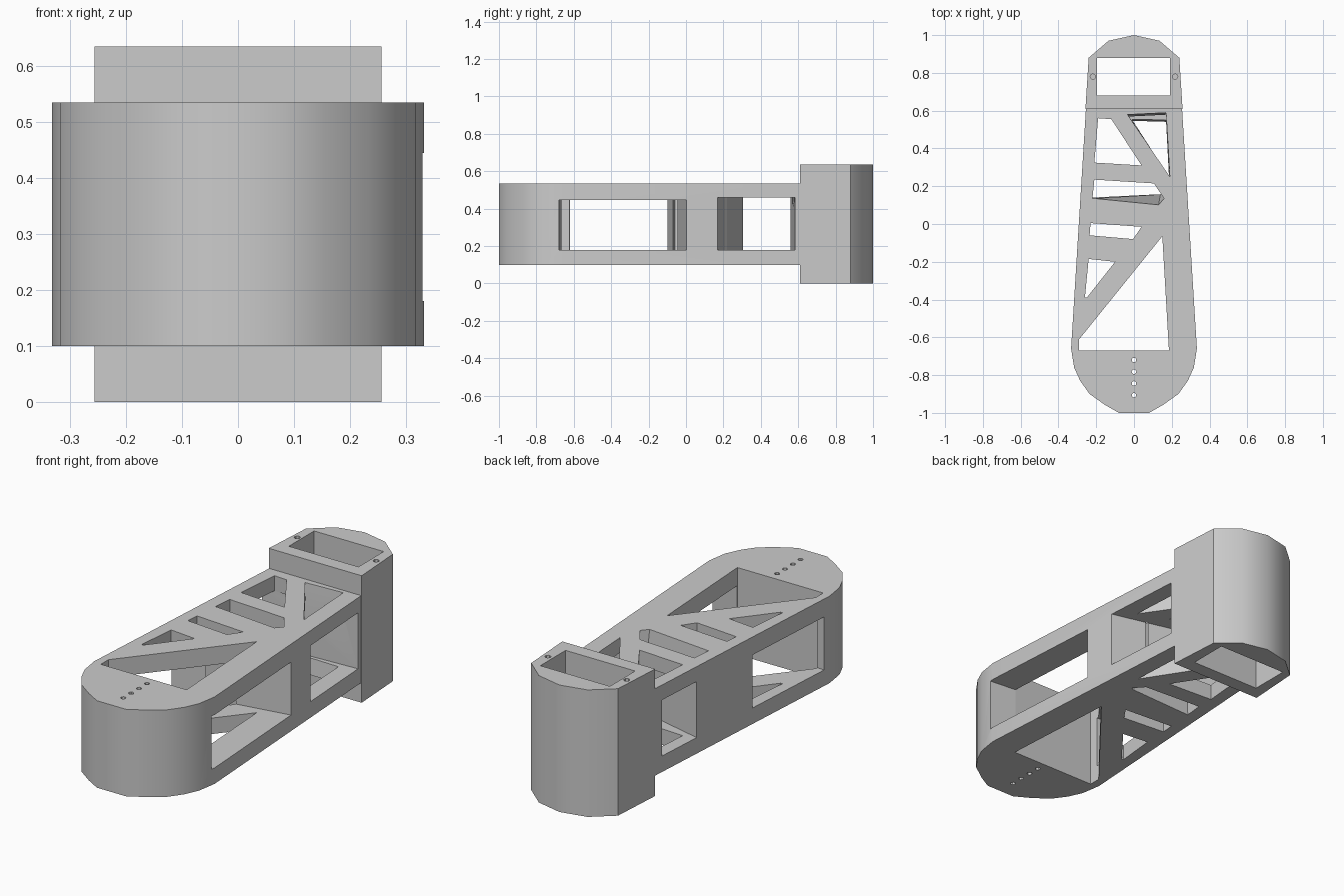
import bpy
import math

cube = bpy.data.objects.get("Cube")
if cube:
    bpy.data.objects.remove(cube, do_unlink=True)

grey = bpy.data.materials.new("plain_grey")
grey.use_nodes = True
grey.diffuse_color = (0.6, 0.6, 0.6, 1)
grey.node_tree.nodes["Principled BSDF"].inputs["Base Color"].default_value = (0.6, 0.6, 0.6, 1)


def loft(name, low, high):
    """Solid between two outlines with matching points."""
    n = len(low)
    faces = [list(range(n))[::-1], list(range(n, 2 * n))]
    faces += [[i, (i + 1) % n, n + (i + 1) % n, n + i] for i in range(n)]
    mesh = bpy.data.meshes.new(name)
    mesh.from_pydata(low + high, [], faces)
    mesh.materials.append(grey)
    obj = bpy.data.objects.new(name, mesh)
    bpy.context.collection.objects.link(obj)
    # make all faces point outward
    bpy.context.view_layer.objects.active = obj
    obj.select_set(True)
    bpy.ops.object.mode_set(mode="EDIT")
    bpy.ops.mesh.select_all(action="SELECT")
    bpy.ops.mesh.normals_make_consistent(inside=False)
    bpy.ops.object.mode_set(mode="OBJECT")
    obj.select_set(False)
    return obj


def prism(name, outline, z0, z1, top=None):
    return loft(name, [(x, y, z0) for x, y in outline],
                [(x, y, z1) for x, y in (top or outline)])


def combine(target, tool, operation):
    mod = target.modifiers.new(operation.title(), "BOOLEAN")
    mod.operation, mod.object, mod.solver = operation, tool, "EXACT"
    bpy.context.view_layer.objects.active = target
    bpy.ops.object.modifier_apply(modifier=mod.name)
    bpy.data.objects.remove(tool, do_unlink=True)


def mirrored(half):
    """Close an outline given on +x by reflecting it in x."""
    return half + [(-x, y) for x, y in reversed(half) if x > 0]


def circle(x, y, r, n=12):
    return [(x + r * math.cos(2 * math.pi * i / n), y + r * math.sin(2 * math.pi * i / n))
            for i in range(n)]


# Tapered arm body with a rounded front, and the taller end block
arm = prism("arm_body", mirrored([
    (0.08, -1), (0.155, -0.957), (0.235, -0.9), (0.285, -0.83),
    (0.317, -0.76), (0.333, -0.66), (0.252, 0.65)]), 0.1, 0.535)
block = prism("end_block", mirrored([
    (0.257, 0.61), (0.24, 0.88), (0.135, 0.97), (0, 1)]), 0, 0.635)
combine(arm, block, "UNION")


# Side windows, narrowing from +x to -x
def window(y0, y1, far0, far1, z0, z1):
    def ring(x, a, b):
        return [(x, a, z0), (x, b, z0), (x, b, z1), (x, a, z1)]
    combine(arm, loft("window_cutter", ring(-0.31, far0, far1), ring(0.34, y0, y1)), "DIFFERENCE")


def far_ext(name, y0, y1, z0, z1):
    combine(arm, prism(name, [(-0.4, y0), (-0.305, y0), (-0.305, y1), (-0.4, y1)], z0, z1), "DIFFERENCE")


window(-0.68, 0.01, -0.62, -0.10, 0.18, 0.445)
far_ext("far_window_cutter", -0.62, -0.10, 0.18, 0.445)
window(0.155, 0.587, 0.315, 0.555, 0.18, 0.46)

# Truss openings between the struts: lower outline, optional upper outline
openings = [
    ([(-0.19, 0.56), (-0.12, 0.555), (0.04, 0.31), (-0.21, 0.325)], None),
    ([(-0.005, 0.545), (0.17, 0.54), (0.185, 0.25)],
     [(-0.035, 0.58), (0.17, 0.59), (0.19, 0.25)]),
    ([(-0.21, 0.235), (0.105, 0.215), (0.15, 0.165), (0.14, 0.158), (-0.22, 0.14)],
     [(-0.21, 0.235), (0.105, 0.215), (0.16, 0.135), (0.13, 0.1), (-0.22, 0.135)]),
    ([(-0.23, 0.005), (0.04, -0.015), (-0.005, -0.08), (-0.235, -0.06)], None),
    ([(-0.24, -0.185), (-0.1, -0.2), (-0.25, -0.39), (-0.26, -0.39)], None),
    ([(0.15, -0.065), (0.185, -0.67), (-0.29, -0.67), (-0.29, -0.61)], None),
]
for low, high in openings:
    combine(arm, prism("truss_cutter", low, 0.09, 0.545, high), "DIFFERENCE")

# Rectangular pocket through the end block
pocket = [(-0.195, 0.68), (0.19, 0.68), (0.19, 0.88), (-0.195, 0.88)]
combine(arm, prism("pocket_cutter", pocket, -0.1, 0.7), "DIFFERENCE")

# Blind screw holes beside the pocket and a row of pin holes at the front
for side in (-1, 1):
    combine(arm, prism("screw_cutter", circle(side * 0.218, 0.78, 0.014), 0.5, 0.7), "DIFFERENCE")
for i in range(4):
    combine(arm, prism("pin_cutter", circle(0, -0.72 - 0.062 * i, 0.012), 0, 0.6), "DIFFERENCE")

# Smooth rounded walls, sharp edges elsewhere
bpy.ops.object.select_all(action="DESELECT")
arm.select_set(True)
bpy.context.view_layer.objects.active = arm
bpy.ops.object.shade_smooth_by_angle(angle=math.radians(30))
